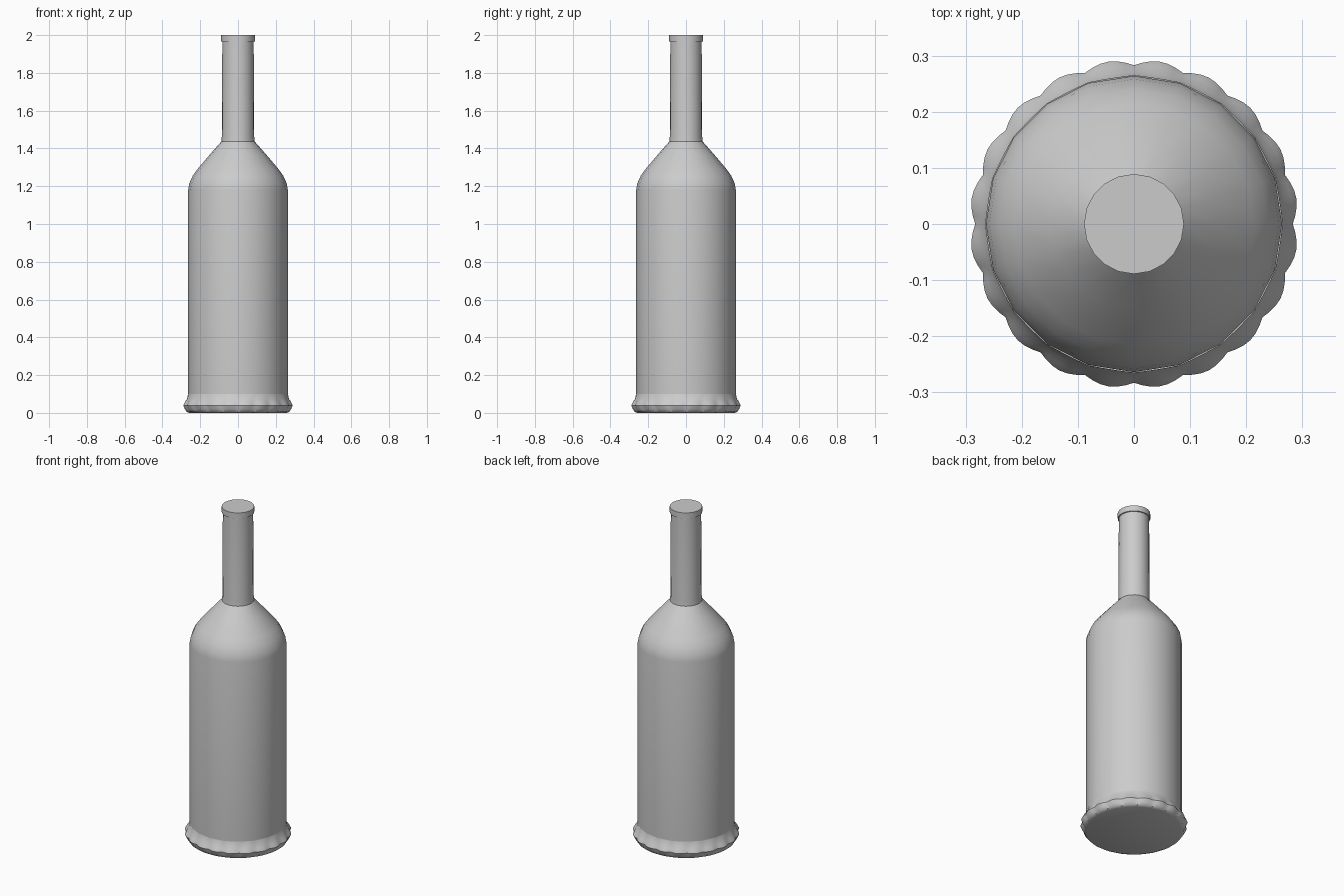
import bpy, bmesh
from math import sin, cos, pi

if "Cube" in bpy.data.objects:
    bpy.data.objects.remove(bpy.data.objects["Cube"])

SIDES = 20


def facet(a):
    """Radius factor that puts a point on the flat side of the 20-gon."""
    s = 2 * pi / SIDES
    return cos(s / 2) / cos((a % s) - s / 2)


def lobe(a):
    """0 at the body corners, 1 in the middle of each scallop."""
    return sin((a * SIDES / 2) % pi)


def lathe(name, profile, columns, radius, cap_top=True):
    bm = bmesh.new()
    rings = []
    for p in profile:
        ring = []
        for i in range(columns):
            a = 2 * pi * i / columns
            r = radius(p, a)
            ring.append(bm.verts.new((r * cos(a), r * sin(a), p[1])))
        rings.append(ring)
    for lo, hi in zip(rings, rings[1:]):
        for i in range(columns):
            j = (i + 1) % columns
            bm.faces.new((lo[i], lo[j], hi[j], hi[i]))
    bm.faces.new(rings[0][::-1])
    if cap_top:
        bm.faces.new(rings[-1])
    mesh = bpy.data.meshes.new(name)
    bm.to_mesh(mesh)
    bm.free()
    obj = bpy.data.objects.new(name, mesh)
    bpy.context.collection.objects.link(obj)
    bpy.ops.object.select_all(action='DESELECT')
    obj.select_set(True)
    bpy.context.view_layer.objects.active = obj
    bpy.ops.object.shade_smooth_by_angle(angle=pi / 5)
    return obj


# Body, shoulder, neck and lip: (radius, height)
bottle = [(0.262, 0.03), (0.264, 0.10), (0.264, 1.18), (0.258, 1.215),
          (0.240, 1.255), (0.215, 1.29), (0.15, 1.367), (0.088, 1.437),
          (0.086, 1.46), (0.083, 1.965), (0.089, 1.966), (0.089, 2.0)]
lathe("bottle_body", bottle, SIDES, lambda p, a: p[0])

# Scalloped foot: (radius, height, lobe depth)
foot = [(0.258, 0.0, 0.004), (0.272, 0.006, 0.005), (0.278, 0.02, 0.009),
        (0.283, 0.04, 0.0135), (0.277, 0.058, 0.010), (0.269, 0.075, 0.005),
        (0.2645, 0.10, 0.001)]
lathe("scalloped_foot", foot, SIDES * 6,
      lambda p, a: p[0] * facet(a) + p[2] * lobe(a), cap_top=False)
